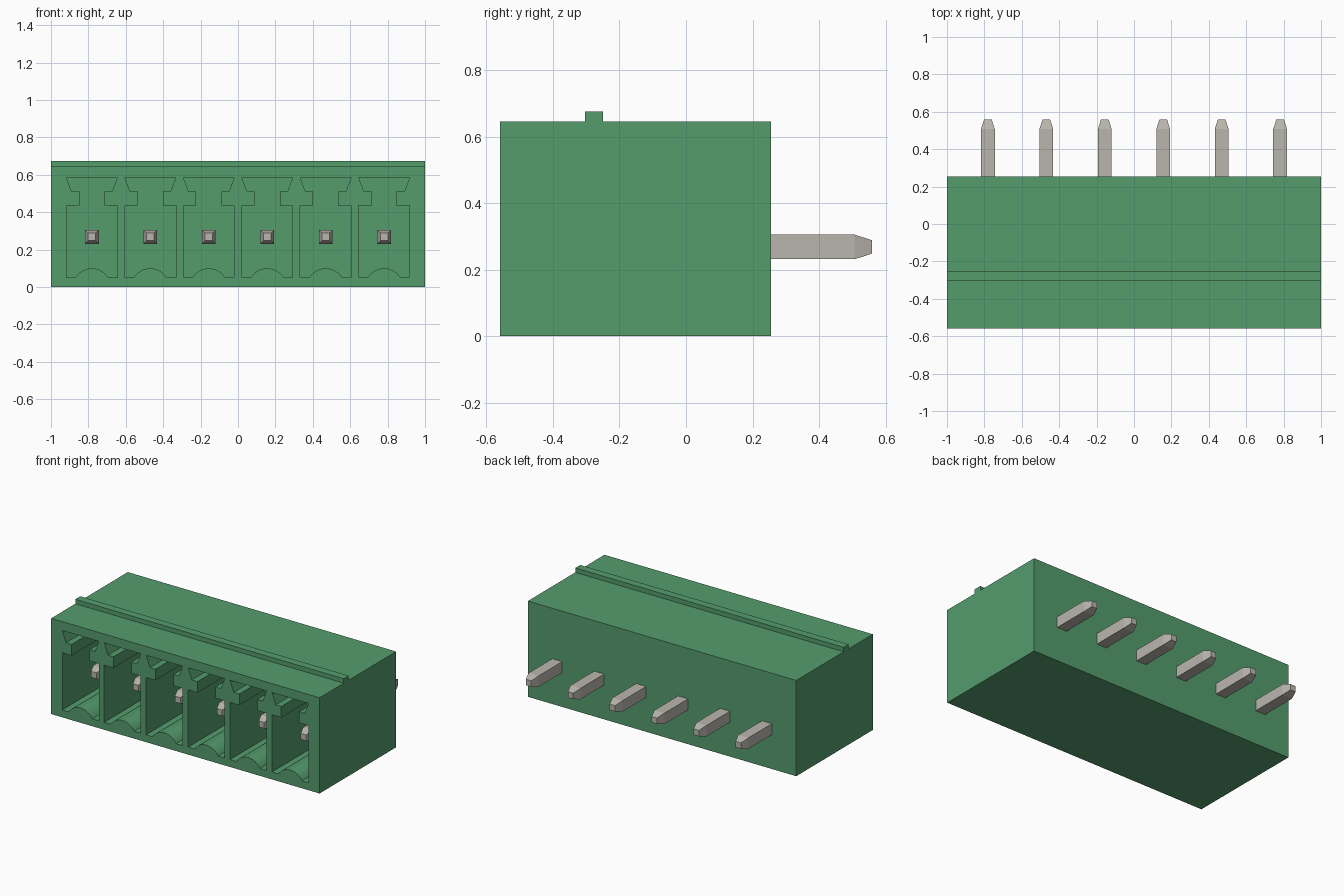
import bpy, bmesh, math
from mathutils import Vector

old = bpy.data.objects.get("Cube")
if old:
    bpy.data.objects.remove(old, do_unlink=True)


def make_material(name, rgb, roughness):
    m = bpy.data.materials.new(name)
    m.use_nodes = True
    m.diffuse_color = (*rgb, 1)
    bsdf = next(n for n in m.node_tree.nodes if n.type == 'BSDF_PRINCIPLED')
    bsdf.inputs["Base Color"].default_value = (*rgb, 1)
    bsdf.inputs["Roughness"].default_value = roughness
    return m


green = make_material("green plastic", (0.089, 0.335, 0.152), 0.6)
metal = make_material("tinned metal", (0.49, 0.47, 0.425), 0.5)


def extrude_profile(bm, points, vector):
    """Fill a closed outline and extrude it into a solid."""
    face = bm.faces.new([bm.verts.new(p) for p in points])
    result = bmesh.ops.extrude_face_region(bm, geom=[face], use_keep_orig=True)
    verts = [v for v in result["geom"] if isinstance(v, bmesh.types.BMVert)]
    bmesh.ops.translate(bm, verts=verts, vec=Vector(vector))


def finish(bm, name, material):
    bmesh.ops.recalc_face_normals(bm, faces=bm.faces)
    mesh = bpy.data.meshes.new(name)
    bm.to_mesh(mesh)
    bm.free()
    mesh.materials.append(material)
    obj = bpy.data.objects.new(name, mesh)
    bpy.context.scene.collection.objects.link(obj)
    return obj


COUNT, PITCH = 6, 0.3125
centers = [(i - (COUNT - 1) / 2) * PITCH for i in range(COUNT)]
FRONT, BACK, TOP = -0.56, 0.255, 0.645

# Housing: side outline with the top rib, extruded along the width
outline = [(FRONT, 0), (BACK, 0), (BACK, TOP), (-0.25, TOP), (-0.25, 0.675),
           (-0.303, 0.675), (-0.303, TOP), (FRONT, TOP)]
bm = bmesh.new()
extrude_profile(bm, [(-1, y, z) for y, z in outline], (2, 0, 0))
housing = finish(bm, "housing", green)

# Socket outline: keyed slot on top, rounded hump on the floor
right = [(0.136, 0.05), (0.136, 0.435), (0.067, 0.435), (0.067, 0.51),
         (0.108, 0.51), (0.136, 0.585)]
half, rise = 0.088, 0.05
radius = (half ** 2 + rise ** 2) / (2 * rise)
sweep = math.asin(half / radius)
hump = []
for i in range(13):
    a = sweep * (i / 6 - 1)
    hump.append((radius * math.sin(a), 0.05 + rise - radius * (1 - math.cos(a))))
socket = hump + right + [(-x, z) for x, z in reversed(right)]

bm = bmesh.new()
for cx in centers:
    extrude_profile(bm, [(cx + x, FRONT - 0.1, z) for x, z in socket], (0, 0.76, 0))
cutter = finish(bm, "socket_cutter", green)
cutter.hide_render = True

# Cut the sockets and keep the resulting mesh
cut = housing.modifiers.new("sockets", 'BOOLEAN')
cut.operation = 'DIFFERENCE'
cut.solver = 'EXACT'
cut.object = cutter
bpy.context.view_layer.update()
graph = bpy.context.evaluated_depsgraph_get()
result = bpy.data.meshes.new_from_object(housing.evaluated_get(graph))
housing.modifiers.clear()
housing.data = result
bpy.data.objects.remove(cutter, do_unlink=True)

# Pins: square bars with tapered tips at both ends
PIN_Z, THICK, TIP = 0.268, 0.037, 0.02
stations = [(-0.42, TIP), (-0.37, THICK), (0.507, THICK), (0.56, TIP)]
for n, cx in enumerate(centers, 1):
    bm = bmesh.new()
    rings = [[bm.verts.new((cx + sx * r, y, PIN_Z + sz * r))
              for sx, sz in ((-1, -1), (1, -1), (1, 1), (-1, 1))]
             for y, r in stations]
    for a, b in zip(rings, rings[1:]):
        for i in range(4):
            j = (i + 1) % 4
            bm.faces.new((a[i], a[j], b[j], b[i]))
    bm.faces.new(rings[0])
    bm.faces.new(rings[-1])
    finish(bm, f"pin_{n}", metal)
